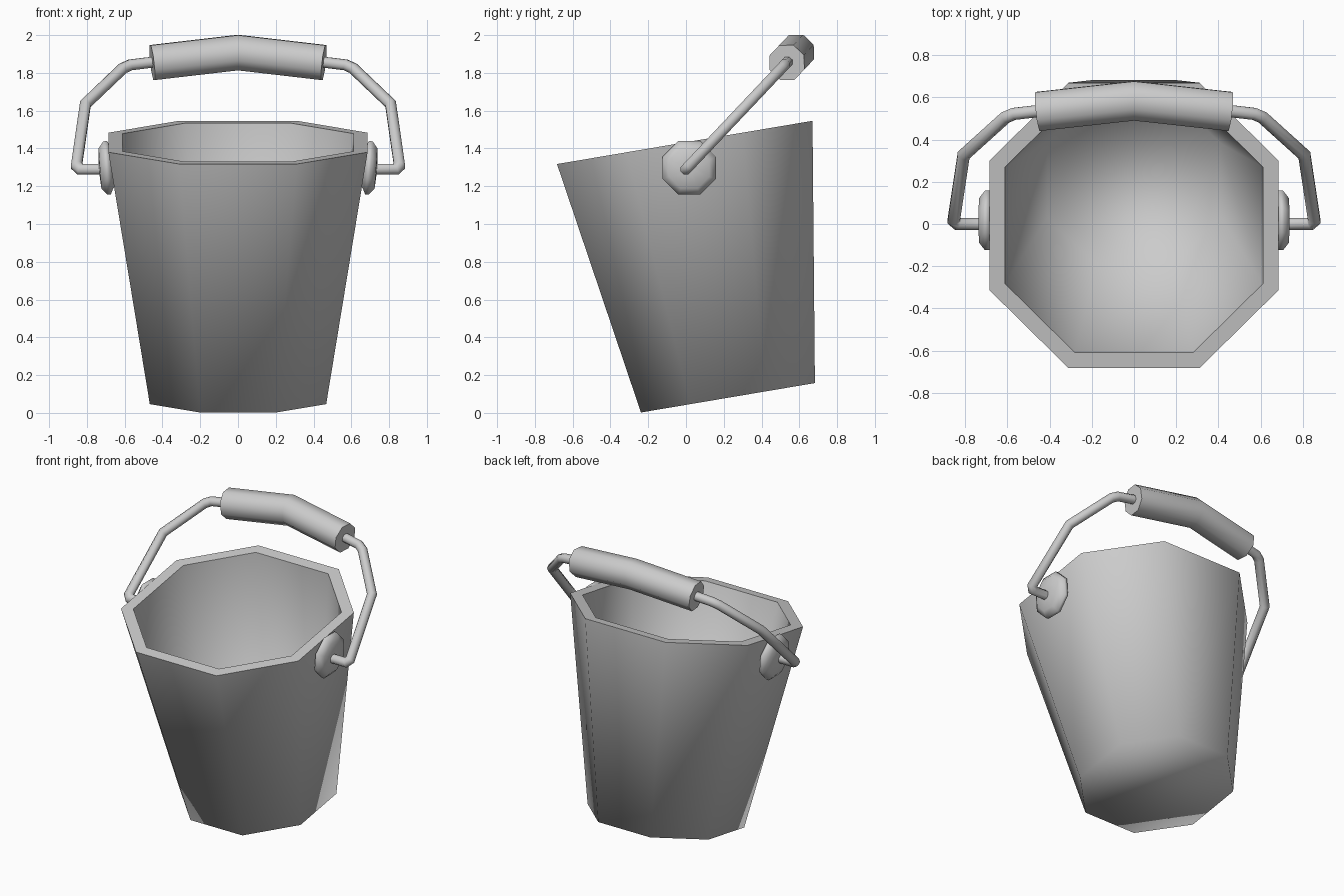
import bpy, bmesh
from math import sin, cos, pi, radians
from mathutils import Vector, Matrix

if "Cube" in bpy.data.objects:
    bpy.data.objects.remove(bpy.data.objects["Cube"])


def loft(name, rings, sharp=()):
    """Skin a stack of equal rings, cap both ends, smooth shade; listed rings stay sharp."""
    bm = bmesh.new()
    vs = [[bm.verts.new(p) for p in r] for r in rings]
    n = len(vs[0])
    for a, b in zip(vs, vs[1:]):
        for i in range(n):
            j = (i + 1) % n
            bm.faces.new((a[i], a[j], b[j], b[i]))
    bm.faces.new(vs[0][::-1])
    bm.faces.new(vs[-1])
    bmesh.ops.recalc_face_normals(bm, faces=bm.faces)
    for f in bm.faces:
        f.smooth = True
    for k in sharp:
        for i in range(n):
            bm.edges.get((vs[k][i], vs[k][(i + 1) % n])).smooth = False
    me = bpy.data.meshes.new(name)
    bm.to_mesh(me)
    bm.free()
    ob = bpy.data.objects.new(name, me)
    bpy.context.collection.objects.link(ob)
    return ob


# Bucket: tilted octagonal shell with wide flats and a sharp rim
def bucket_ring(a, h, z):
    return [(a, -h, z), (a, h, z), (h, a, z), (-h, a, z),
            (-a, h, z), (-a, -h, z), (-h, -a, z), (h, -a, z)]


bucket = loft("bucket", [bucket_ring(0.467, 0.201, 0), bucket_ring(0.686, 0.311, 1.371),
                         bucket_ring(0.612, 0.28, 1.371), bucket_ring(0.41, 0.177, 0.08)],
              sharp=(1, 2))
bucket.location = (0, 0.222, 0.08)
bucket.rotation_euler.x = radians(9.6)

# Handle plane leans back from the pivot
LEAN = radians(46.6)
UP = Vector((0, cos(LEAN), sin(LEAN)))
NORMAL = Vector((0, -sin(LEAN), cos(LEAN)))
PIVOT = Vector((0, 0, 1.29))


def sweep(name, path, r):
    """Octagonal tube with mitred bends along (x, height) points in the handle plane."""
    pts = [PIVOT + Vector((x, 0, 0)) + UP * s for x, s in path]
    rings = []
    for i, p in enumerate(pts):
        d0 = (p - pts[max(i - 1, 0)]).normalized()
        d1 = (pts[min(i + 1, len(pts) - 1)] - p).normalized()
        t = (d0 + d1).normalized()
        side = t.cross(NORMAL) / max(t.dot(d0), t.dot(d1))
        rings.append([p + r * (cos(a) * side + sin(a) * NORMAL)
                      for a in [pi / 8 + k * pi / 4 for k in range(8)]])
    return loft(name, rings, sharp=(0, len(rings) - 1))


# Wire handle, mirrored about the middle
half = [(0.66, 0), (0.835, 0.0), (0.855, 0.025), (0.808, 0.475),
        (0.61, 0.735), (0.57, 0.76), (0.44, 0.782)]
sweep("wire_handle", [(-x, s) for x, s in half] + [(0, 0.85)] + half[::-1], 0.031)

# Thick bent grip
sweep("grip", [(-0.455, 0.777), (0, 0.85), (0.455, 0.777)], 0.1)

# Domed octagonal pivot discs on both sides
profile = [(0.07, -0.08), (0.12, -0.03), (0.153, -0.015), (0.153, 0.005), (0.115, 0.033), (0.03, 0.038)]
for label, sx in (("left", -1), ("right", 1)):
    m = (Matrix.Translation((sx * 0.698, 0.017, 1.297))
         @ Matrix.Rotation(sx * radians(4), 4, 'Y'))
    loft(label + "_pivot_disc",
         [[m @ Vector((sx * x, r * cos(a), r * sin(a)))
           for a in [pi / 8 + k * pi / 4 for k in range(8)]] for r, x in profile])
